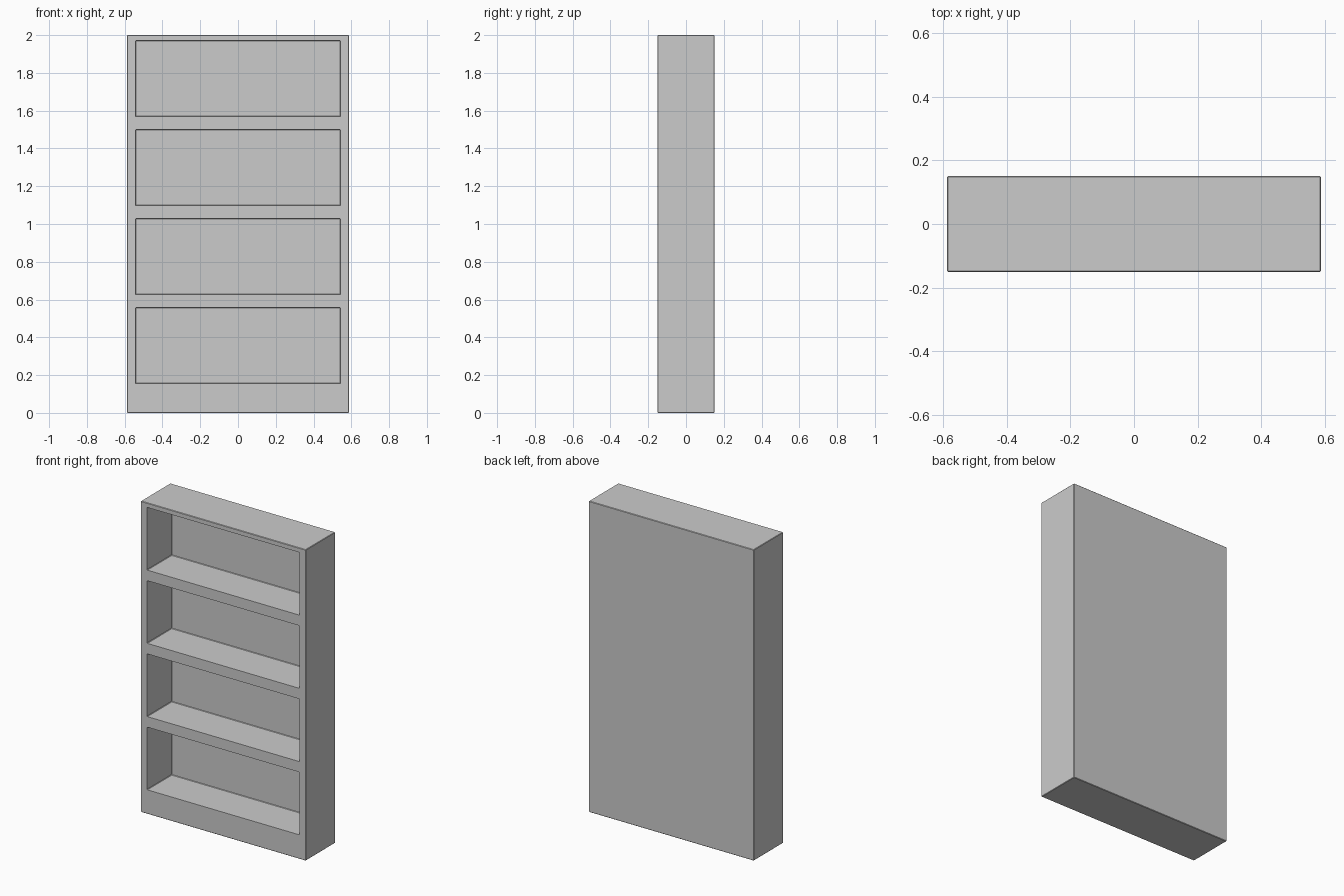
import bpy
import bmesh

if "Cube" in bpy.data.objects:
    bpy.data.objects.remove(bpy.data.objects["Cube"])

WIDTH, DEPTH, HEIGHT = 1.174, 0.30, 2.0
OPEN_W, OPEN_H = 1.085, 0.403
FIRST_SHELF, PITCH = 0.155, 0.471
BACK_THICKNESS = 0.05
SOFTEN = 0.003


def box(name, x, y, z, bevel):
    """Softened box spanning the given (min, max) ranges."""
    bm = bmesh.new()
    bmesh.ops.create_cube(bm, size=1)
    for v in bm.verts:
        v.co = [r[0] if c < 0 else r[1] for c, r in zip(v.co, (x, y, z))]
    bmesh.ops.bevel(bm, geom=bm.edges[:], offset=bevel, segments=1,
                    profile=0.5, affect='EDGES')
    mesh = bpy.data.meshes.new(name)
    bm.to_mesh(mesh)
    bm.free()
    obj = bpy.data.objects.new(name, mesh)
    bpy.context.collection.objects.link(obj)
    return obj


# Bookcase body: one solid block with slightly eased edges
bookcase = box("bookcase", (-WIDTH / 2, WIDTH / 2), (-DEPTH / 2, DEPTH / 2),
               (0, HEIGHT), SOFTEN)

# Four compartments, open at the front, leaving shelves, plinth and back
for i in range(4):
    z = FIRST_SHELF + i * PITCH
    cutter = box(f"compartment_cutter_{i + 1}", (-OPEN_W / 2, OPEN_W / 2),
                 (-DEPTH, DEPTH / 2 - BACK_THICKNESS), (z, z + OPEN_H), SOFTEN)
    cutter.hide_render = True
    cut = bookcase.modifiers.new(f"compartment_{i + 1}", 'BOOLEAN')
    cut.operation = 'DIFFERENCE'
    cut.solver = 'EXACT'
    cut.object = cutter

# Apply the cuts and remove the helpers
bpy.context.view_layer.objects.active = bookcase
bookcase.select_set(True)
for mod in list(bookcase.modifiers):
    cutter = mod.object
    bpy.ops.object.modifier_apply(modifier=mod.name)
    bpy.data.objects.remove(cutter)
